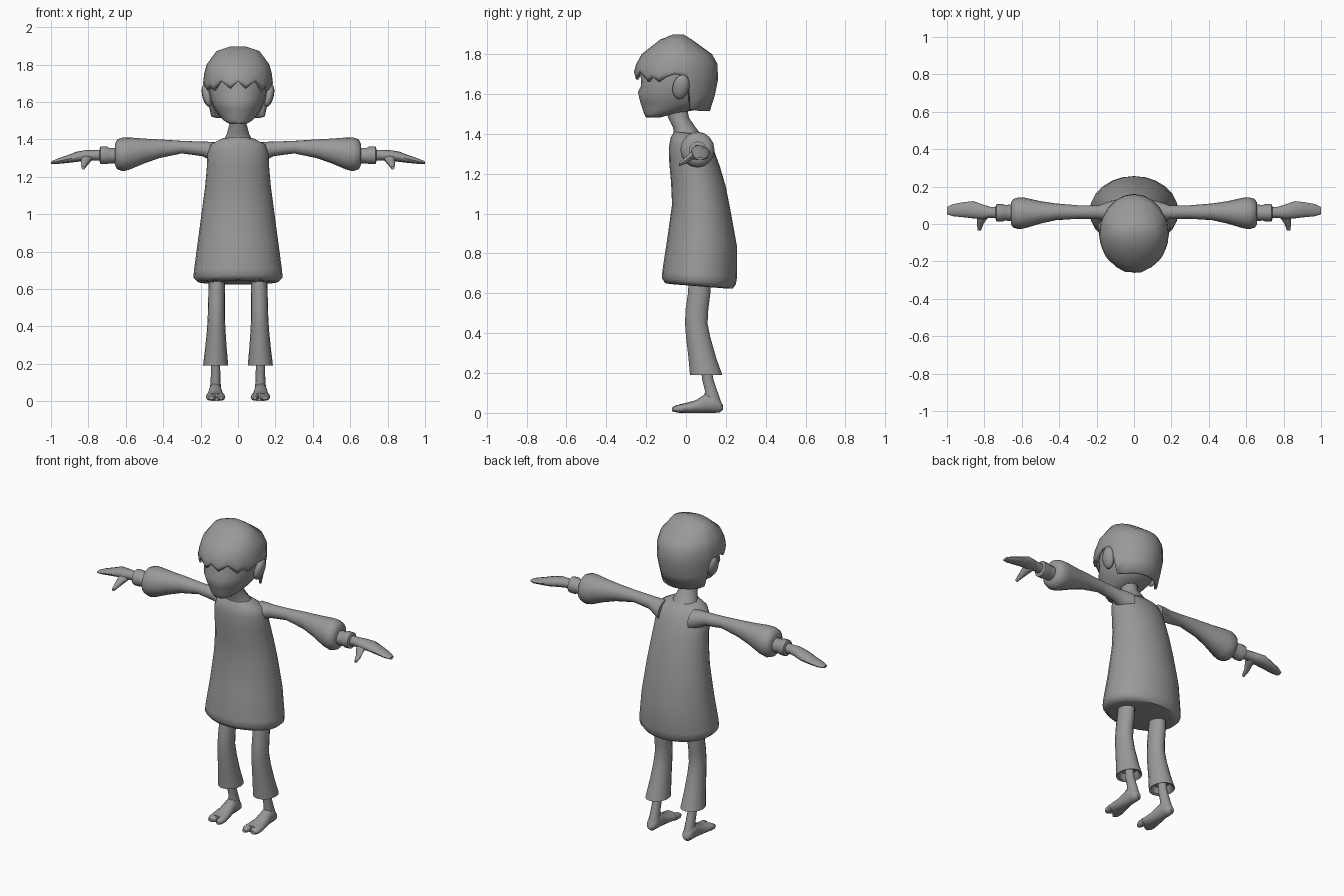
import bpy, bmesh, math

grey = bpy.data.materials.new("plain_grey")
grey.diffuse_color = (0.32, 0.32, 0.32, 1)


def finish(name, bm, mirror=False, angle=50, thickness=0):
    bmesh.ops.recalc_face_normals(bm, faces=bm.faces)
    me = bpy.data.meshes.new(name)
    bm.to_mesh(me)
    bm.free()
    me.materials.append(grey)
    ob = bpy.data.objects.new(name, me)
    bpy.context.collection.objects.link(ob)
    bpy.ops.object.select_all(action='DESELECT')
    ob.select_set(True)
    bpy.context.view_layer.objects.active = ob
    bpy.ops.object.shade_smooth_by_angle(angle=math.radians(angle))
    if thickness:
        mod = ob.modifiers.new("thickness", 'SOLIDIFY')
        mod.thickness = thickness
        mod.offset = -1
    if mirror:
        ob.modifiers.new("mirror", 'MIRROR')
    return ob


def loft(name, axis, rows, n=16, mirror=False, angle=50, tilt=0):
    """Skin ellipses; each row is (position on axis, a0, a1, b0, b1)."""
    bm = bmesh.new()
    rings = []
    for p, a0, a1, b0, b1 in rows:
        ring = []
        for i in range(n):
            t = 2 * math.pi * i / n
            a = (a0 + a1) / 2 + (a1 - a0) / 2 * math.cos(t)
            b = (b0 + b1) / 2 + (b1 - b0) / 2 * math.sin(t)
            co = {'x': (p, a, b), 'y': (a, p, b), 'z': (a, b, p + tilt * b)}[axis]
            ring.append(bm.verts.new(co))
        rings.append(ring)
    for r, s in zip(rings, rings[1:]):
        for i in range(n):
            j = (i + 1) % n
            bm.faces.new((r[i], r[j], s[j], s[i]))
    bm.faces.new(rings[0])
    bm.faces.new(rings[-1])
    return finish(name, bm, mirror, angle)


# Long dress with a rounded hem that dips at the back
loft("dress", 'z', [
    (0.64, -.19, .19, -.08, .21), (0.643, -.215, .215, -.105, .235),
    (0.665, -.238, .238, -.12, .25), (0.70, -.236, .236, -.119, .256),
    (0.86, -.215, .215, -.095, .255), (1.04, -.191, .191, -.07, .222),
    (1.15, -.176, .176, -.075, .20), (1.25, -.167, .167, -.084, .17),
    (1.33, -.163, .163, -.085, .14), (1.375, -.145, .145, -.077, .112),
    (1.405, -.085, .085, -.06, .075)], n=24, tilt=-0.08)

# Neck leaning forward into the head
loft("neck", 'z', [
    (1.35, -.10, .10, -.07, .10), (1.40, -.075, .075, -.06, .072),
    (1.43, -.06, .06, -.065, .05), (1.48, -.046, .046, -.09, .015),
    (1.56, -.044, .044, -.11, 0)], n=12)

# Sleeves, wrists, hands
loft("sleeve", 'x', [
    (.10, .0, .13, 1.26, 1.385), (.15, .015, .115, 1.29, 1.387),
    (.19, .026, .10, 1.31, 1.388), (.30, .028, .10, 1.325, 1.392),
    (.42, .02, .11, 1.30, 1.40), (.50, .002, .122, 1.272, 1.404),
    (.58, -.022, .14, 1.238, 1.41), (.615, -.028, .143, 1.23, 1.41),
    (.645, -.02, .134, 1.24, 1.40), (.658, 0, .115, 1.262, 1.375)],
    mirror=True)
loft("cuff", 'x', [
    (.64, .015, .105, 1.27, 1.355), (.69, .018, .102, 1.272, 1.355),
    (.70, .014, .106, 1.267, 1.362), (.735, .014, .106, 1.267, 1.362),
    (.74, .025, .095, 1.28, 1.35)], n=12, mirror=True)
loft("hand", 'x', [
    (.73, .03, .09, 1.285, 1.345), (.77, .033, .092, 1.288, 1.343),
    (.81, .025, .105, 1.284, 1.343), (.86, .03, .122, 1.28, 1.335),
    (.91, .036, .117, 1.274, 1.316), (.97, .042, .106, 1.268, 1.295),
    (1.0, .052, .09, 1.268, 1.282)], n=12, mirror=True)
loft("thumb", 'y', [
    (.07, .77, .835, 1.285, 1.33), (.03, .785, .84, 1.268, 1.315),
    (0, .805, .84, 1.25, 1.285), (-.035, .818, .836, 1.238, 1.256)],
    n=8, mirror=True)

# Flared trouser legs
loft("trouser_leg", 'z', [
    (.70, .07, .155, .015, .125), (.60, .069, .158, .01, .122),
    (.52, .07, .16, -.002, .112), (.45, .07, .162, -.005, .108),
    (.38, .067, .166, .0, .122), (.28, .06, .176, .012, .15),
    (.19, .052, .187, .02, .182), (.196, .064, .175, .035, .165),
    (.23, .075, .165, .045, .15)],
    mirror=True)

# Ankles, feet and toes
loft("ankle", 'z', [
    (.25, .095, .145, .075, .125), (.17, .095, .145, .08, .137),
    (.11, .094, .146, .095, .157), (.05, .088, .152, .09, .178)],
    n=12, mirror=True)
loft("foot", 'y', [
    (.185, .108, .135, .015, .04), (.168, .092, .15, .002, .065),
    (.14, .088, .155, 0, .098), (.10, .086, .157, 0, .097),
    (.05, .078, .165, 0, .064), (0, .068, .173, 0, .05),
    (-.035, .07, .17, 0, .043)], n=12, mirror=True)
for toe, x0, x1, tip in (("big_toe", .068, .112, -.07), ("small_toes", .116, .172, -.062)):
    loft(toe, 'y', [
        (-.01, x0, x1, .002, .044), (tip + .02, x0, x1, .002, .04),
        (tip, x0 + .012, x1 - .012, .008, .028)], n=10, mirror=True)

# Head with pointed chin and brow crease
loft("head", 'z', [
    (1.482, -.045, .045, -.20, -.13), (1.50, -.075, .075, -.21, -.06),
    (1.52, -.095, .095, -.216, .05), (1.56, -.125, .125, -.23, .11),
    (1.61, -.146, .146, -.241, .125), (1.64, -.152, .152, -.225, .13),
    (1.70, -.162, .162, -.228, .14), (1.78, -.145, .145, -.20, .11),
    (1.84, -.09, .09, -.13, .04)], n=20, angle=60)

# Ears
bm = bmesh.new()
bmesh.ops.create_uvsphere(bm, u_segments=12, v_segments=8, radius=1)
for v in bm.verts:
    x, y, z = v.co
    v.co = (.166 + .026 * x + .012 * z, -.025 + .042 * y + .008 * z, 1.635 + .062 * z)
finish("ear", bm, mirror=True)

# Bowl of hair: rows are (z, front y, back y, half width)
LEVELS = [(1.515, -.20, .12, .155), (1.60, -.235, .147, .168), (1.70, -.264, .166, .187),
          (1.75, -.25, .158, .181), (1.80, -.222, .13, .168), (1.872, -.13, .03, .115),
          (1.897, -.07, -.01, .04)]
# Hairline: (degrees from the front, lower edge z)
EDGE = [(0, 1.71), (13, 1.672), (30, 1.712), (46, 1.66), (55, 1.685), (65, 1.66), (76, 1.685),
        (88, 1.70), (106, 1.685), (113, 1.522), (130, 1.515), (147, 1.515), (164, 1.515), (180, 1.515)]


def hair_point(z, deg):
    for lo, hi in zip(LEVELS, LEVELS[1:]):
        if z <= hi[0]:
            break
    k = (z - lo[0]) / (hi[0] - lo[0])
    y0, y1, w = (lo[i] + (hi[i] - lo[i]) * k for i in (1, 2, 3))
    t = math.radians(deg)
    return (w * math.sin(t), (y0 + y1) / 2 - (y1 - y0) / 2 * math.cos(t), z)


bm = bmesh.new()
columns = []
for deg, low in EDGE + [(-d, z) for d, z in EDGE[-2:0:-1]]:
    heights = [low + (1.75 - low) * k / 3 for k in range(3)] + [lv[0] for lv in LEVELS[3:]]
    columns.append([bm.verts.new(hair_point(z, deg)) for z in heights])
for c, d in zip(columns, columns[1:] + columns[:1]):
    for k in range(len(c) - 1):
        bm.faces.new((c[k], d[k], d[k + 1], c[k + 1]))
bm.faces.new([c[-1] for c in columns])
finish("hair", bm, angle=40, thickness=0.015)
